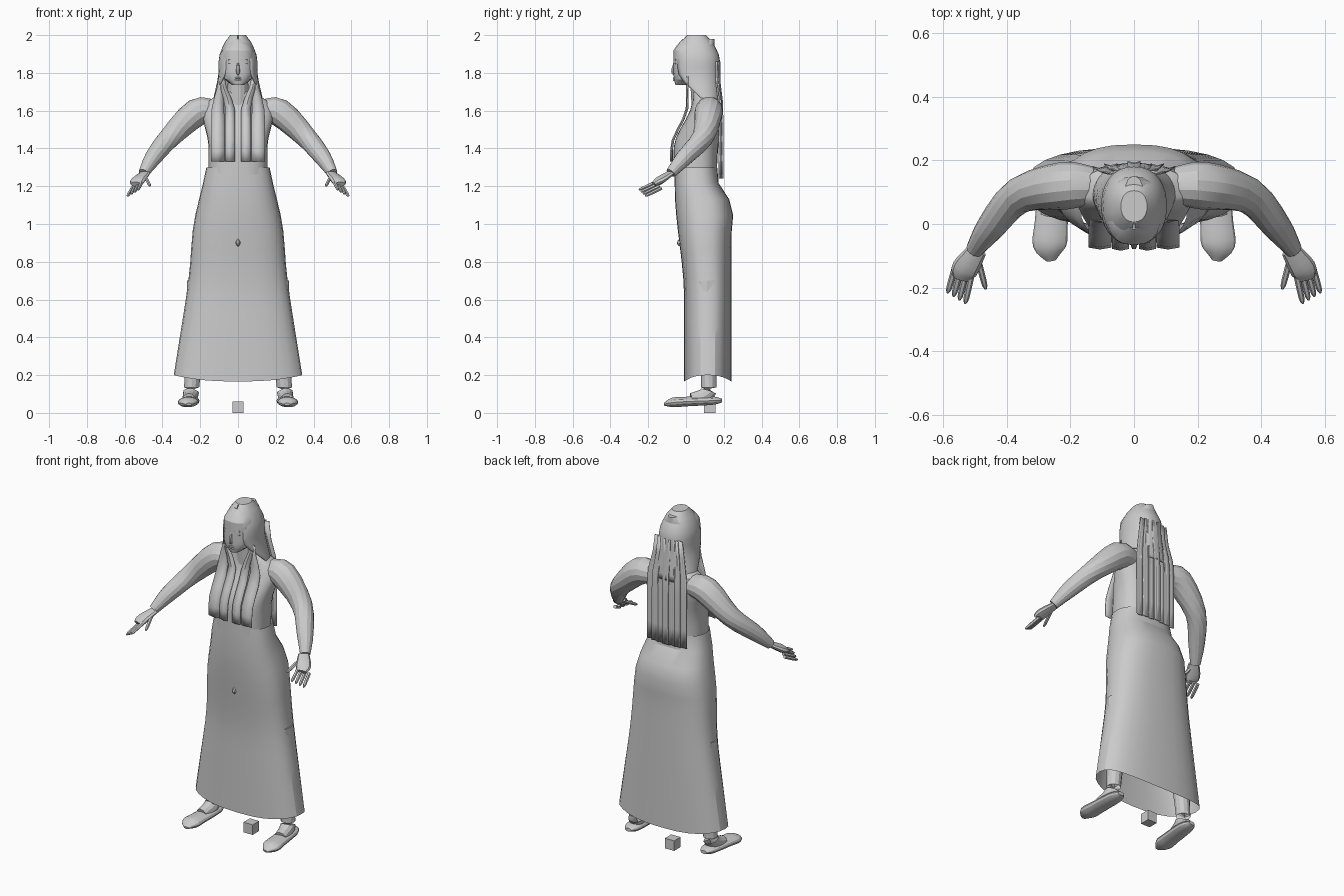
import bpy, bmesh
from math import sin, cos, pi, radians, exp
from mathutils import Vector

if "Cube" in bpy.data.objects:
    bpy.data.objects.remove(bpy.data.objects["Cube"])

grey = bpy.data.materials.new("plain grey")
grey.use_nodes = True
colour = (0.6, 0.6, 0.6, 1)
grey.diffuse_color = colour
grey.node_tree.nodes["Principled BSDF"].inputs["Base Color"].default_value = colour


def finish(name, bm, mirror=False, thickness=0):
    bmesh.ops.recalc_face_normals(bm, faces=bm.faces[:])
    mesh = bpy.data.meshes.new(name)
    bm.to_mesh(mesh)
    bm.free()
    mesh.materials.append(grey)
    part = bpy.data.objects.new(name, mesh)
    bpy.context.collection.objects.link(part)
    if mirror:
        part.modifiers.new("mirror", 'MIRROR').use_mirror_merge = False
    if thickness:
        part.modifiers.new("thickness", 'SOLIDIFY').thickness = thickness
    bpy.ops.object.select_all(action='DESELECT')
    part.select_set(True)
    bpy.context.view_layer.objects.active = part
    bpy.ops.object.shade_smooth_by_angle(angle=radians(25))


def mix(start, end, amount):
    return start + (end - start) * amount


def ease(value, start, end):
    """Rise smoothly from zero to one between start and end."""
    amount = min(max((value - start) / (end - start), 0), 1)
    return amount * amount * (3 - 2 * amount)


def bump(value, centre, width):
    return exp(-((value - centre) / width) ** 2)


def steps(count, start, end):
    return [mix(start, end, index / (count - 1)) for index in range(count)]


def power(value, exponent):
    return abs(value) ** exponent * (1 if value > 0 else -1)


def skin(bm, rows, closed=True, bottom=True, top=True):
    rows = [[bm.verts.new(point) for point in row] for row in rows]
    count = len(rows[0])
    for low, high in zip(rows, rows[1:]):
        for here in range(count if closed else count - 1):
            there = (here + 1) % count
            bm.faces.new((low[here], low[there], high[there], high[here]))
    if bottom:
        bm.faces.new(rows[0])
    if top:
        bm.faces.new(rows[-1])


def section(z, half, front, back, exponent=0.8, sides=28, gap=0, dip=0):
    """Rounded level outline; gap opens the front, dip lowers front and back."""
    points = []
    for index in range(sides + (1 if gap else 0)):
        angle = mix(gap, 2 * pi - gap, index / sides) - pi / 2
        points.append((half * power(cos(angle), exponent),
                       mix(front, back, (1 + power(sin(angle), exponent)) / 2),
                       z - dip * sin(angle) ** 2))
    return points


def smooth_path(path):
    """Curve through the points, each holding x, y, z and radius."""
    knots = [Vector(point) for point in path]
    knots = [knots[0] * 2 - knots[1]] + knots + [knots[-1] * 2 - knots[-2]]
    result = []
    for before, start, end, after in zip(knots, knots[1:], knots[2:], knots[3:]):
        for t in (0, 1 / 3, 2 / 3):
            leave, arrive = (end - before) / 2, (after - start) / 2
            result.append(mix(start, end, ease(t, 0, 1)) + leave * t * (1 - t) ** 2
                          - arrive * t * t * (1 - t))
    return result + [knots[-2]]


def tube(bm, path, sides=10, flat=1):
    path = smooth_path(path)
    centres = [point.to_3d() if len(point) < 4 else Vector(point[:3]) for point in path]
    rows = []
    for index, centre in enumerate(centres):
        ahead = centres[min(index + 1, len(centres) - 1)] - centres[max(index - 1, 0)]
        ahead.normalize()
        across = ahead.cross(Vector((0, 0, 1)))
        across = across.normalized() if across.length > 0.3 else Vector((1, 0, 0))
        upward = across.cross(ahead) * flat
        radius = path[index][3]
        rows.append([centre + radius * (across * cos(angle) + upward * sin(angle))
                     for angle in steps(sides + 1, 0, 2 * pi)[:-1]])
    skin(bm, rows)


def ribbon(bm, rows):
    """Strip through rows of x, y, z and half width."""
    skin(bm, [[(x - half, y, z), (x, y - 0.006, z), (x + half, y, z)]
              for x, y, z, half in rows], closed=False, bottom=False, top=False)


# Long skirt, open at the hem, fuller at the hips and seat
bm = bmesh.new()
skin(bm, [section(z,
                  half=mix(0.345, 0.165, ease(z, -0.2, 1.6) * 1.4 - 0.2)
                  if z < 0 else mix(0.34, 0.165, (z - 0.2) / 1.1) + 0.022 * bump(z, 1, 0.2),
                  front=-0.01 - 0.05 * ease(z, 0.6, 1.2),
                  back=0.24 - 0.075 * ease(z, 1.08, 1.25) + 0.01 * bump(z, 1.06, 0.08),
                  dip=0.04 * (1 - ease(z, 0.1, 0.5)))
          for z in steps(14, 0.2, 1.3)], bottom=False, top=False)
finish("long_skirt", bm)

# Torso widening to the shoulders
bm = bmesh.new()
skin(bm, [section(z,
                  half=0.155 + 0.035 * ease(z, 1.4, 1.6) - 0.13 * ease(z, 1.62, 1.72),
                  front=-0.065 + 0.1 * ease(z, 1.4, 1.66),
                  back=0.165 + 0.02 * ease(z, 1.3, 1.6) - 0.04 * ease(z, 1.64, 1.72))
          for z in steps(10, 1.26, 1.7)])
finish("torso", bm)

# Neck
bm = bmesh.new()
tube(bm, [(0, 0.09, 1.6, 0.06), (0, 0.07, 1.8, 0.052)], sides=14)
finish("neck", bm)

# Head, narrow at the chin and domed on top
bm = bmesh.new()
skin(bm, [section(mix(1.73, 1.985, t),
                  half=0.09 * (1 - abs(2 * t - 1) ** 3) ** 0.5,
                  front=-0.066 + 0.05 * ease(t, 0.75, 1) + 0.01 * (1 - ease(t, 0, 0.2)),
                  back=0.15 - 0.09 * (1 - ease(t, 0, 0.4)), sides=20)
          for t in steps(9, 0.02, 0.98)])
finish("head", bm)

# Nose, lips and eyelids
bm = bmesh.new()
tube(bm, [(0, -0.06, 1.86, 0.005), (0, -0.07, 1.81, 0.01), (0, -0.06, 1.79, 0.006)], sides=6)
finish("nose", bm)
bm = bmesh.new()
for z in (1.763, 1.773):
    tube(bm, [(-0.024, -0.056, z, 0.002), (0, -0.063, z, 0.006), (0.024, -0.056, z, 0.002)], sides=6)
finish("lips", bm)
bm = bmesh.new()
for z in (1.85, 1.87):
    tube(bm, [(0.02, -0.062, z, 0.002), (0.05, -0.054, z, 0.004)], sides=6)
finish("eyelids", bm, mirror=True)

# Hair cap, opening around the face and flaring to the shoulders
bm = bmesh.new()
rows = []
for z in steps(12, 2, 1.62):
    dome = min(1, (2 - z) / 0.12 * 0.9 + 0.1) ** 0.4
    fall = 1 - ease(z, 1.6, 1.82)
    rows.append(section(z, half=0.103 * dome + 0.035 * fall, front=0.055 - 0.122 * dome + 0.07 * fall,
                        back=0.055 + 0.125 * dome + 0.012 * fall, exponent=0.9, sides=24,
                        gap=0.04 + 0.6 * (1 - ease(z, 1.86, 1.96)) + 1.1 * fall))
skin(bm, rows[::-1], closed=False, bottom=False)
finish("hair_cap", bm, thickness=0.005)

# Hair hanging down the back in flat strips
bm = bmesh.new()
for index, side in enumerate(steps(7, -1, 1)):
    ribbon(bm, [(side * mix(0.07, 0.11, ease(z, 1.86, 1.6)),
                 mix(0.178, 0.194, ease(z, 1.74, 1.62)) - 0.012 * abs(side) + 0.004 * (index % 2),
                 z, 0.02) for z in steps(7, 1.86, 1.24)])
finish("back_hair_strips", bm, thickness=0.004)

# Hair locks falling over the chest
bm = bmesh.new()
for lane, width in ((0.107, 0.036), (0.042, 0.026)):
    ribbon(bm, [(mix(0.088, lane, ease(z, 1.78, 1.6)),
                 0.01 - 0.084 * ease(z, 1.63, 1.4),
                 z, mix(0.013, width, ease(z, 1.8, 1.55))) for z in steps(9, 1.78, 1.33)])
finish("front_hair_locks", bm, mirror=True, thickness=0.004)

# Arms
bm = bmesh.new()
tube(bm, [(0.13, 0.12, 1.6, 0.06), (0.22, 0.12, 1.59, 0.075), (0.36, 0.09, 1.46, 0.057),
          (0.45, -0.01, 1.35, 0.045), (0.5, -0.08, 1.27, 0.028)], sides=14)
finish("arms", bm, mirror=True)

# Palms, fanned fingers and thumbs
bm = bmesh.new()
tube(bm, [(0.49, -0.08, 1.27, 0.03), (0.53, -0.14, 1.23, 0.042), (0.54, -0.17, 1.21, 0.03)], flat=0.5)
digits = [(Vector((0.49, -0.11, 1.25)), Vector((0.465, -0.205, 1.2)))]
for t in steps(4, 0, 1):
    spread = Vector((0.05, 0.03, -0.03)) * t
    digits.append((Vector((0.51, -0.16, 1.22)) + spread, Vector((0.53, -0.25, 1.18)) + spread * 1.1))
for root, tip in digits:
    tube(bm, [(*root, 0.01), (*root.lerp(tip, 0.8), 0.009), (*tip, 0.003)], sides=6)
finish("hands", bm, mirror=True)

# Legs, bending forward into the instep
bm = bmesh.new()
tube(bm, [(0.2, 0.11, 0.7, 0.07), (0.24, 0.12, 0.2, 0.042),
          (0.25, 0.11, 0.1, 0.042), (0.26, 0.03, 0.07, 0.035)], sides=12)
finish("legs", bm, mirror=True)

# Feet
bm = bmesh.new()
tube(bm, [(0.25, 0.19, 0.065, 0.02), (0.25, 0.14, 0.065, 0.046), (0.26, 0, 0.06, 0.052),
          (0.265, -0.07, 0.055, 0.052), (0.26, -0.115, 0.045, 0.015)], sides=14, flat=0.5)
finish("feet", bm, mirror=True)

# Small bead on the front of the skirt
bm = bmesh.new()
tube(bm, [(0, -0.03, 0.925, 0.003), (0, -0.035, 0.9, 0.013), (0, -0.03, 0.88, 0.002)], sides=8)
finish("skirt_bead", bm)

# Small block between the feet
bm = bmesh.new()
bmesh.ops.create_cube(bm, size=0.06)
bmesh.ops.translate(bm, vec=(0, 0.125, 0.03), verts=bm.verts[:])
finish("small_block", bm)
